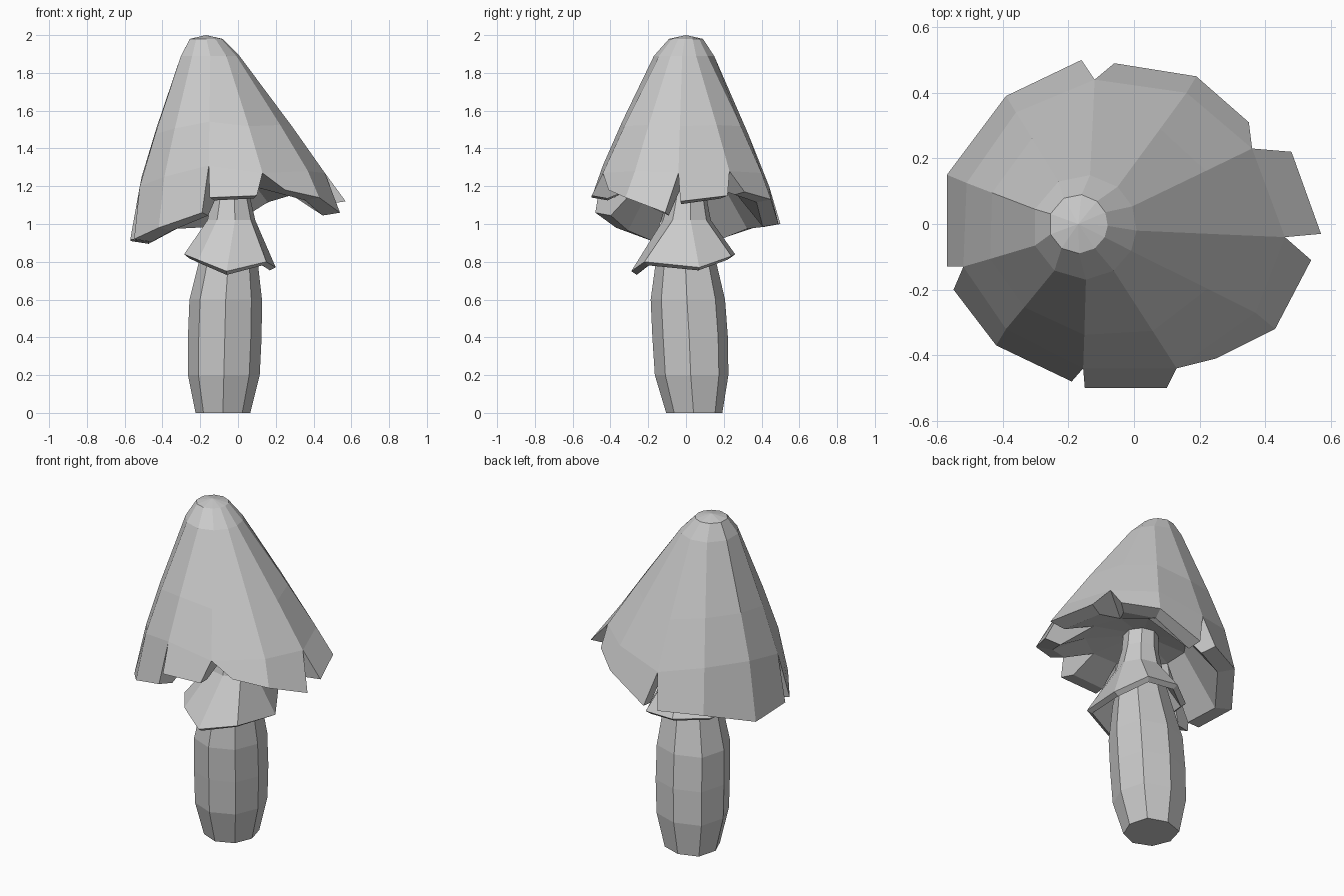
import bpy
import bmesh
from math import atan2, cos, sin, tau
from mathutils import Vector

if "Cube" in bpy.data.objects:
    bpy.data.objects.remove(bpy.data.objects["Cube"], do_unlink=True)

grey = bpy.data.materials.new("stone_grey")
grey.use_nodes = True
color = (0.6, 0.6, 0.6, 1)
grey.diffuse_color = color
shader = next(n for n in grey.node_tree.nodes if n.type == "BSDF_PRINCIPLED")
shader.inputs["Base Color"].default_value = color


def finish(name, bm, thickness=0):
    """Turn a bmesh into an object, optionally as a shell thickened inward."""
    mesh = bpy.data.meshes.new(name)
    bm.normal_update()
    bm.to_mesh(mesh)
    bm.free()
    mesh.materials.append(grey)
    obj = bpy.data.objects.new(name, mesh)
    bpy.context.collection.objects.link(obj)
    if thickness:
        shell = obj.modifiers.new("shell", "SOLIDIFY")
        shell.thickness = thickness
        shell.offset = -1


def circle(x, y, z, r, angles):
    return [Vector((x + r * cos(a), y + r * sin(a), z)) for a in angles]


def add_ring(bm, points):
    return [bm.verts.new(p) for p in points]


def bridge(bm, low, high):
    n = len(low)
    for i in range(n):
        j = (i + 1) % n
        bm.faces.new((low[i], low[j], high[j], high[i]))


octagon = [tau * i / 8 for i in range(8)]

# Stem: stacked octagons (x, y, z, radius), fuller at the back
bm = bmesh.new()
rings = []
for x, y, z, r in ((-.08, .04, 0, .145), (-.075, .025, .2, .19), (-.07, .017, .4, .195),
                   (-.065, .005, .6, .192), (-.05, -.005, .82, .152),
                   (-.035, .01, 1.1, .085), (-.05, .01, 1.4, .08)):
    ring = circle(x, y, z, r, octagon)
    for i, swell in ((1, .11), (2, .05), (3, .11)):
        ring[i] += swell * (ring[i] - Vector((x, y, z)))
    rings.append(add_ring(bm, ring))
for low, high in zip(rings, rings[1:]):
    bridge(bm, low, high)
bm.faces.new(rings[0][::-1])
bm.faces.new(rings[-1])
finish("stem", bm)

# Skirt: flared collar with an uneven hem, reaching up into the cap
hem = [(.20, .07, .77), (.10, .24, .83), (-.09, .26, .84), (-.26, .13, .84),
       (-.285, -.10, .84), (-.21, -.21, .81), (-.06, -.29, .75), (.15, -.22, .80)]
bm = bmesh.new()
turned = [a + 0.15 for a in octagon]
rings = [add_ring(bm, hem),
         add_ring(bm, circle(-.035, .005, 1.02, .128, turned)),
         add_ring(bm, circle(-.035, .01, 1.14, .1, turned)),
         add_ring(bm, circle(-.045, .01, 1.3, .095, turned))]
for low, high in zip(rings, rings[1:]):
    bridge(bm, low, high)
finish("skirt", bm, 0.035)

# Cap spokes: shoulder point, then its rim point; two rim points make a torn slit
spokes = [
    ((.46, -.04, 1.27), (.54, -.11, 1.06), (.57, -.03, 1.12)),
    ((.36, .23, 1.28), (.48, .22, 1.15), (.35, .31, 1.17)),
    ((.16, .40, 1.27), (.19, .45, 1.13)),
    ((-.12, .44, 1.20), (-.06, .49, 1.00), (-.16, .50, 1.00)),
    ((-.36, .34, 1.25), (-.39, .39, .99)),
    ((-.51, .125, 1.25), (-.57, .15, .91)),
    ((-.52, -.13, 1.20), (-.57, -.13, .92), (-.55, -.20, .92)),
    ((-.39, -.32, 1.25), (-.42, -.37, .98)),
    ((-.155, -.44, 1.31), (-.19, -.48, 1.06), (-.15, -.50, 1.14)),
    ((.13, -.44, 1.27), (.10, -.50, 1.15), (.25, -.41, 1.18)),
    ((.37, -.27, 1.28), (.43, -.32, 1.14)),
]
bm = bmesh.new()
shoulder_pts = [Vector(s[0]) for s in spokes]
angles = [atan2(p.y, p.x + .17) for p in shoulder_pts]
crown_pts = circle(-.152, -.01, 1.89, .16, angles)
middle_pts = [c.lerp(s, .6) + Vector((cos(a), sin(a), 0)) * .006
              for c, s, a in zip(crown_pts, shoulder_pts, angles)]
shoulder, middle, crown = (add_ring(bm, p) for p in (shoulder_pts, middle_pts, crown_pts))
tip = add_ring(bm, circle(-.17, 0, 1.98, .09, angles))
bridge(bm, shoulder, middle)
bridge(bm, middle, crown)
bridge(bm, crown, tip)
apex = bm.verts.new((-.17, 0, 2))

# Underside: thick lip, then a shallow hollow rising to the stem
rims = [add_ring(bm, s[1:]) for s in spokes]
lips = [add_ring(bm, [(.83 * x, .83 * y, z - .015) for x, y, z in s[1:]]) for s in spokes]
hollow = add_ring(bm, [(.58 * p.x, .58 * p.y, 1.2) for p in shoulder_pts])
hub = add_ring(bm, [(.16 * p.x - .04, .16 * p.y, 1.24) for p in shoulder_pts])
bridge(bm, hub, hollow)
for i in range(len(spokes)):
    j = (i + 1) % len(spokes)
    r0, r1, l0, l1 = rims[i][-1], rims[j][0], lips[i][-1], lips[j][0]
    bm.faces.new((tip[i], tip[j], apex))
    bm.faces.new((r0, r1, shoulder[j], shoulder[i]))
    bm.faces.new((r1, r0, l0, l1))
    bm.faces.new((l1, l0, hollow[i], hollow[j]))
    if len(rims[i]) == 2:
        bm.faces.new((shoulder[i], hollow[i], l0, r0))
        bm.faces.new((shoulder[i], rims[i][0], lips[i][0], hollow[i]))
finish("cap", bm)
